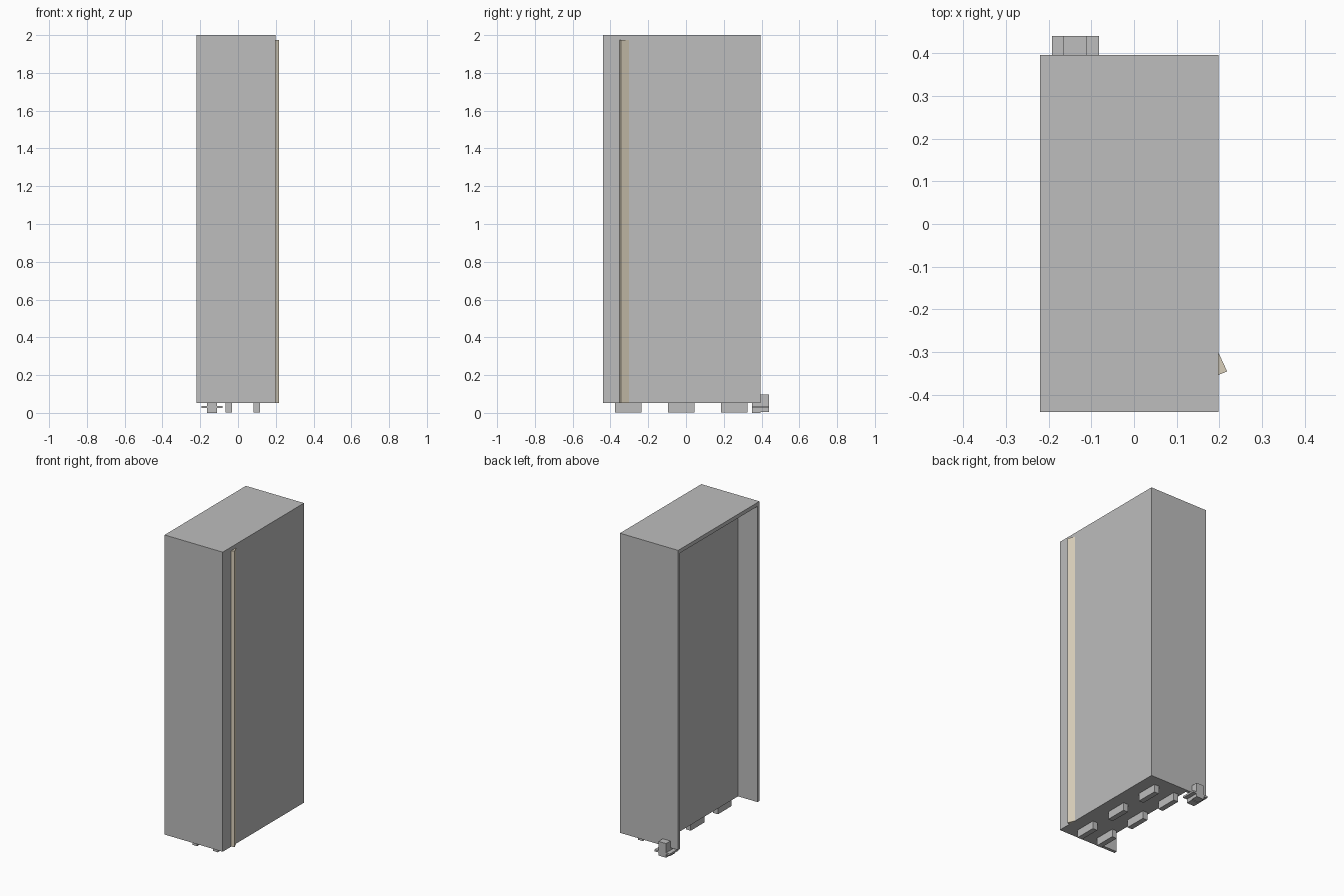
import bpy, bmesh

if "Cube" in bpy.data.objects:
    bpy.data.objects.remove(bpy.data.objects["Cube"])


def material(name, rgb):
    m = bpy.data.materials.new(name)
    m.diffuse_color = (*rgb, 1)
    m.use_nodes = True
    m.node_tree.nodes["Principled BSDF"].inputs["Base Color"].default_value = m.diffuse_color
    return m


grey = material("grey", (0.51, 0.51, 0.51))
tan = material("pale tan", (0.69, 0.62, 0.49))


def prism(name, outline, z0, z1, mat):
    """Extrude a counter-clockwise xy outline from z0 to z1."""
    bm = bmesh.new()
    base = bm.faces.new([bm.verts.new((x, y, z0)) for x, y in outline])
    top = bmesh.ops.extrude_face_region(bm, geom=[base])["geom"]
    bmesh.ops.translate(bm, vec=(0, 0, z1 - z0),
                        verts=[v for v in top if isinstance(v, bmesh.types.BMVert)])
    bmesh.ops.recalc_face_normals(bm, faces=bm.faces)
    me = bpy.data.meshes.new(name)
    bm.to_mesh(me)
    bm.free()
    me.materials.append(mat)
    ob = bpy.data.objects.new(name, me)
    bpy.context.collection.objects.link(ob)
    return ob


def box(name, x0, x1, y0, y1, z0, z1, mat=grey):
    return prism(name, [(x0, y0), (x1, y0), (x1, y1), (x0, y1)], z0, z1, mat)


L, R, F, B = -0.22, 0.198, -0.44, 0.395   # cabinet limits
PANEL, WALL = -0.08, 0.02                 # recessed side panel, wall thickness
Z0, Z1 = 0.053, 2.0

# Cabinet: C-shaped shell, open recess on the left side, closed by a top plate
prism("cabinet_body", [(L, F), (R, F), (R, B), (L, B), (L, B - WALL),
                       (PANEL, B - WALL), (PANEL, F + WALL), (L, F + WALL)],
      Z0, Z1 - 0.025, grey)
box("cabinet_top", L, R, F, B, Z1 - 0.025, Z1)

# Tilted full-height grip on the door
prism("door_grip", [(R, -0.353), (0.218, -0.345), (R, -0.302)], Z0, 1.975, tan)

# Two rows of three feet
for x0, x1 in ((-0.065, -0.031), (0.083, 0.117)):
    for y in (-0.305, -0.025, 0.255):
        box("foot", x0, x1, y - 0.07, y + 0.07, 0.003, Z0)

# Pedal assembly under the rear edge
box("pedal_block", -0.165, -0.11, B, 0.44, 0.005, 0.097)
box("pedal_cross_plate", -0.192, -0.082, 0.35, 0.44, 0.025, 0.037)
box("pedal_stem", -0.165, -0.11, 0.35, B, 0.0, Z0)
